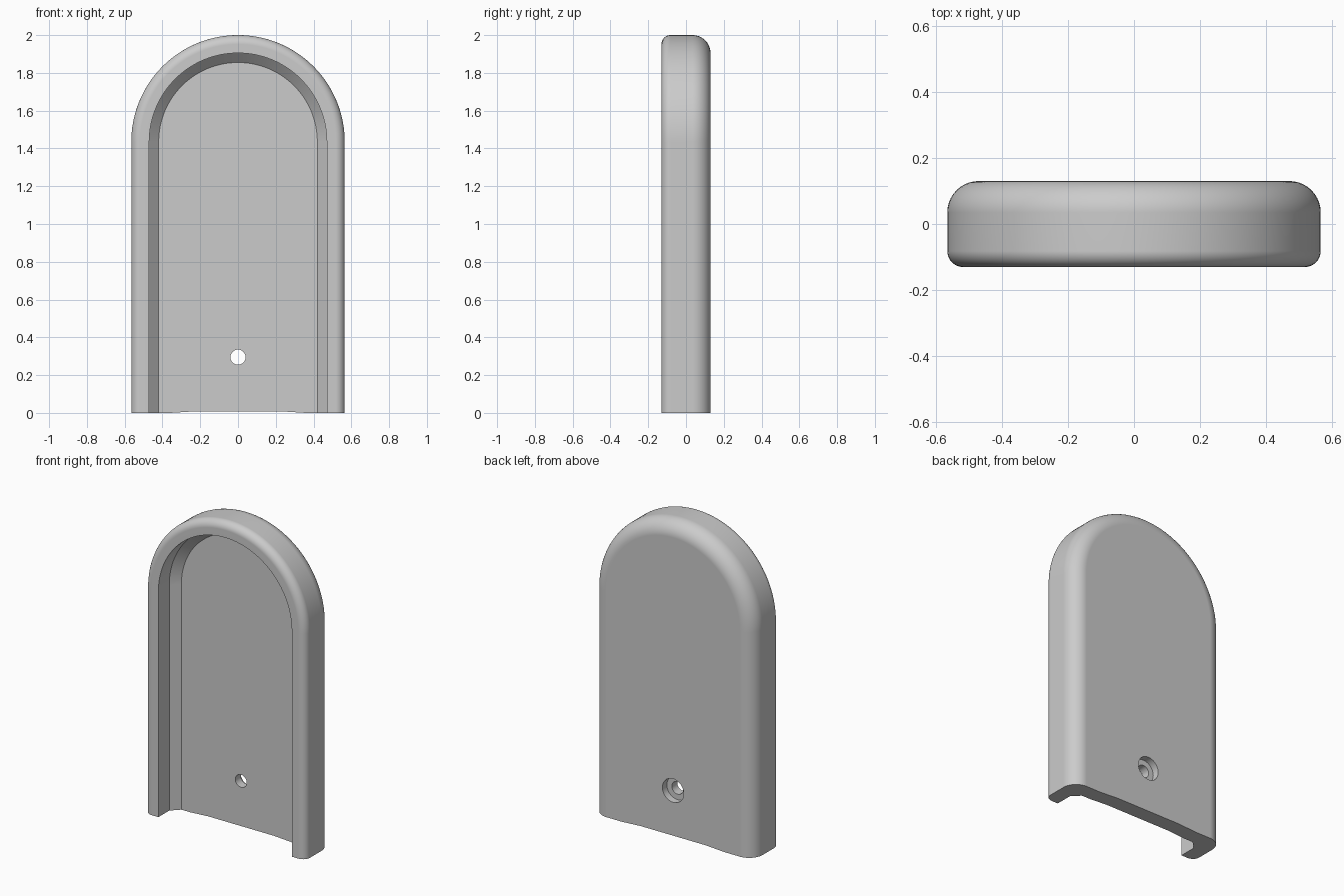
import bpy
import bmesh
from math import cos, sin, pi

cube = bpy.data.objects.get("Cube")
if cube:
    bpy.data.objects.remove(cube)

# Main dimensions
OUTER, INNER, FLOOR_R = 0.565, 0.47, 0.42
FRONT, BACK = -0.13, 0.13
FLOOR_Y, CHAMFER_Y = 0.03, -0.02
SPRING_Z = 2 - OUTER
FRONT_ROUND, BACK_ROUND = 0.048, 0.095
ARC_STEPS, ROUND_STEPS = 64, 10

grey = bpy.data.materials.new("plain grey")
grey.use_nodes = True
GREY = (0.6, 0.6, 0.6, 1)
grey.diffuse_color = GREY
grey.node_tree.nodes["Principled BSDF"].inputs["Base Color"].default_value = GREY


def make_object(name, bm):
    bmesh.ops.recalc_face_normals(bm, faces=bm.faces)
    mesh = bpy.data.meshes.new(name)
    bm.to_mesh(mesh)
    bm.free()
    obj = bpy.data.objects.new(name, mesh)
    bpy.context.collection.objects.link(obj)
    mesh.materials.append(grey)
    return obj


def quarter(cx, cy, radius, start):
    angles = [start + pi / 2 * i / ROUND_STEPS for i in range(ROUND_STEPS + 1)]
    return [(cx + radius * cos(a), cy + radius * sin(a)) for a in angles]


def arch(radius):
    """Outline of a round-topped arch, from one foot to the other."""
    arc = [pi * i / ARC_STEPS for i in range(ARC_STEPS + 1)]
    top = [(radius * cos(a), SPRING_Z + radius * sin(a)) for a in arc]
    return [(radius, 0)] + top + [(-radius, 0)]


# Wall section, from the floor round the lip to the back
section = [(FLOOR_R, FLOOR_Y), (INNER, CHAMFER_Y), (INNER, FRONT)]
section += quarter(OUTER - FRONT_ROUND, FRONT + FRONT_ROUND, FRONT_ROUND, -pi / 2)
section += quarter(OUTER - BACK_ROUND, BACK - BACK_ROUND, BACK_ROUND, 0)

# Sweep the section along the arch, then close floor, back and foot
bm = bmesh.new()
rows = [[bm.verts.new((x, y, z)) for x, z in arch(r)] for r, y in section]
for a, b in zip(rows, rows[1:]):
    for i in range(len(a) - 1):
        bm.faces.new((a[i], a[i + 1], b[i + 1], b[i]))
bm.faces.new(rows[0])
bm.faces.new(rows[-1])
bm.faces.new([row[0] for row in rows] + [row[-1] for row in reversed(rows)])
shell = make_object("arched_shell", bm)


def cut(cutter):
    cutter.hide_render = True
    mod = shell.modifiers.new("cut", "BOOLEAN")
    mod.operation = "DIFFERENCE"
    mod.solver = "EXACT"
    mod.object = cutter
    bpy.context.view_layer.objects.active = shell
    bpy.ops.object.modifier_apply(modifier=mod.name)
    bpy.data.objects.remove(cutter)


def prism(name, outline, y0, y1):
    bm = bmesh.new()
    face = bm.faces.new([bm.verts.new((x, y0, z)) for x, z in outline])
    new = bmesh.ops.extrude_face_region(bm, geom=[face])["geom"]
    verts = [v for v in new if isinstance(v, bmesh.types.BMVert)]
    bmesh.ops.translate(bm, verts=verts, vec=(0, y1 - y0, 0))
    return make_object(name, bm)


def circle(radius, z, steps=48):
    return [(radius * cos(2 * pi * i / steps), z + radius * sin(2 * pi * i / steps))
            for i in range(steps)]


# Screw hole with a counterbore at the back, and the shallow foot relief
HOLE_Z = 0.295
cut(prism("hole_cutter", circle(0.04, HOLE_Z), -0.1, 0.2))
cut(prism("counterbore_cutter", circle(0.075, HOLE_Z), BACK - 0.045, 0.2))
cut(prism("relief_cutter", [(-0.37, -0.02), (-0.36, 0), (-0.23, 0.008),
                            (0.23, 0.008), (0.36, 0), (0.37, -0.02)], -0.2, 0.2))

# Smooth rounds, crisp edges, flat panels
bpy.ops.object.select_all(action="DESELECT")
shell.select_set(True)
bpy.context.view_layer.objects.active = shell
bpy.ops.object.shade_smooth_by_angle(angle=pi / 6)
weighted = shell.modifiers.new("weighted normals", "WEIGHTED_NORMAL")
weighted.keep_sharp = True
